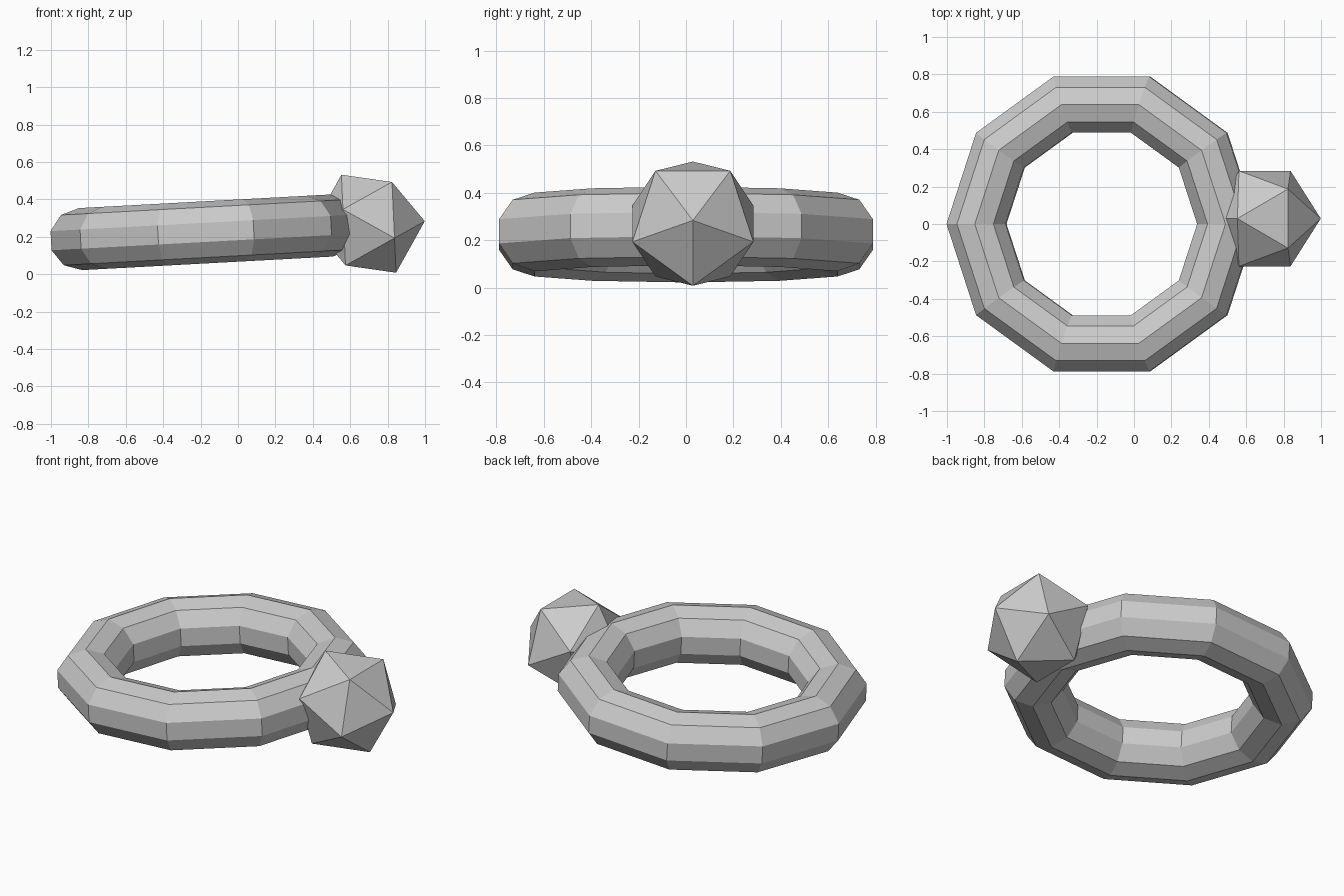
import bpy, bmesh
from math import sin, cos, pi, radians

if "Cube" in bpy.data.objects:
    bpy.data.objects.remove(bpy.data.objects["Cube"])


def finish(bm, name, loc, tilt):
    bmesh.ops.recalc_face_normals(bm, faces=bm.faces)
    mesh = bpy.data.meshes.new(name)
    bm.to_mesh(mesh)
    bm.free()
    obj = bpy.data.objects.new(name, mesh)
    obj.location = loc
    obj.rotation_euler = (0, radians(tilt), 0)
    bpy.context.collection.objects.link(obj)
    return obj


# Ring band: ten-sided tube (corner on top) swept around ten segments
MAJOR, MINOR, N = 0.671, 0.166, 10
bm = bmesh.new()
loops = []
for i in range(N):
    a = 2 * pi * i / N
    loop = []
    for j in range(N):
        b = pi / 2 + 2 * pi * j / N
        r = MAJOR + MINOR * cos(b)
        loop.append(bm.verts.new((r * cos(a), r * sin(a), MINOR * sin(b))))
    loops.append(loop)
for i in range(N):
    p, q = loops[i], loops[(i + 1) % N]
    for j in range(N):
        k = (j + 1) % N
        bm.faces.new((p[j], q[j], q[k], p[k]))
finish(bm, "ring_band", (-0.172, 0, 0.224), -3.1)

# Gem: icosahedron with one corner pointing outward, sunk into the band
bm = bmesh.new()
bmesh.ops.create_icosphere(bm, subdivisions=1, radius=0.30)
finish(bm, "gem", (0.699, 0.029, 0.27), 90 - 2.6)
